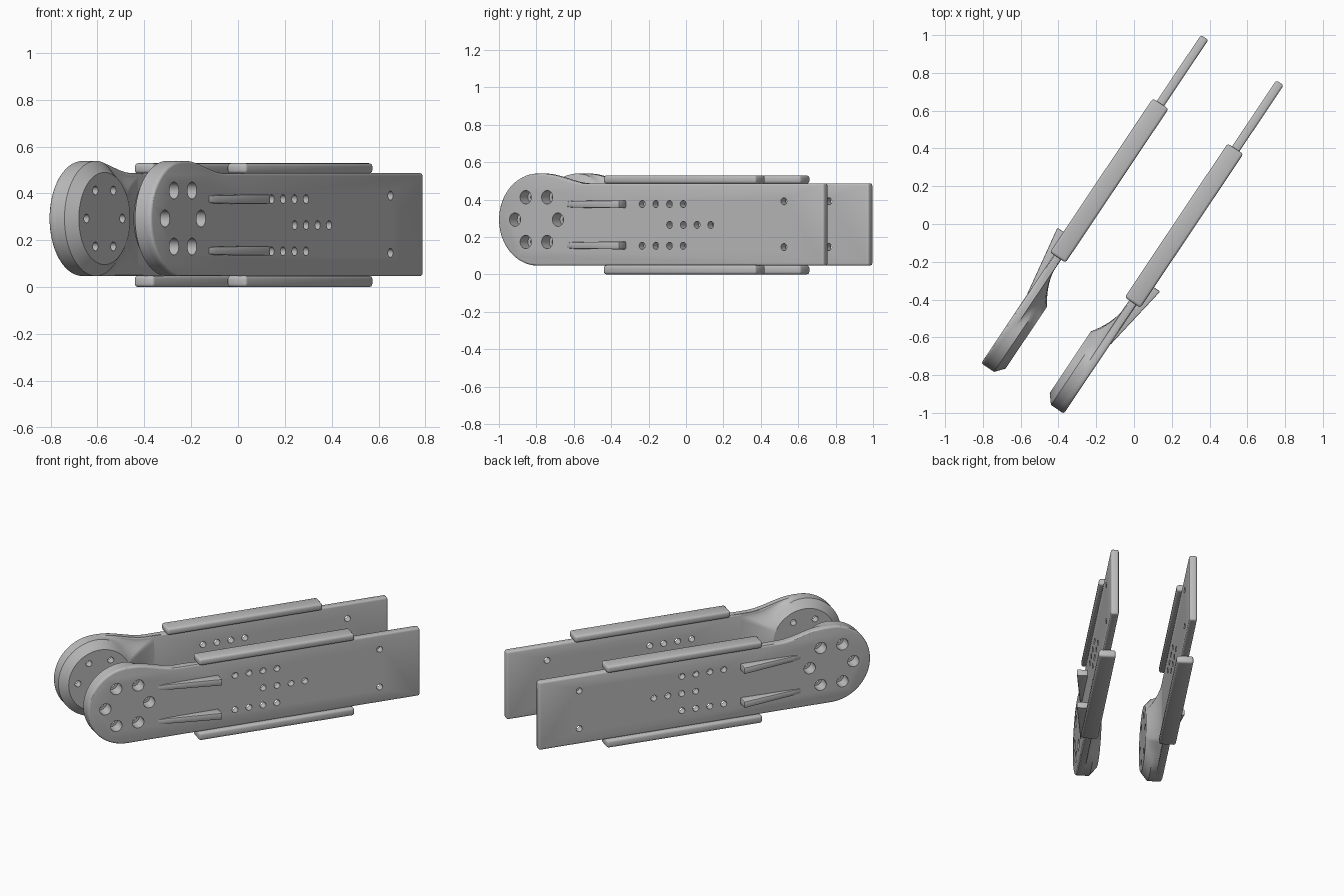
import bpy, bmesh, math
from mathutils import Matrix, Vector

if "Cube" in bpy.data.objects:
    bpy.data.objects.remove(bpy.data.objects["Cube"])

# Local axes: x along the plate, y inward from the outer face, z up
ANGLE = math.radians(56.2)
HEAD = (-0.795, 0.293)          # head centre (x, z)
R_HEAD, R_DISC = 0.246, 0.197
Z0, Z1, TAIL, THICK = 0.047, 0.487, 1.051, 0.047

grey = bpy.data.materials.new("plain grey")
grey.diffuse_color = (0.5, 0.5, 0.5, 1)
grey.use_nodes = True
grey.node_tree.nodes["Principled BSDF"].inputs["Base Color"].default_value = grey.diffuse_color


def make(name, bm):
    bmesh.ops.recalc_face_normals(bm, faces=bm.faces)
    me = bpy.data.meshes.new(name)
    bm.to_mesh(me)
    bm.free()
    me.materials.append(grey)
    ob = bpy.data.objects.new(name, me)
    bpy.context.collection.objects.link(ob)
    return ob


def loft(name, loops):
    """Closed solid through loops that have equal point counts."""
    bm = bmesh.new()
    rings = [[bm.verts.new(p) for p in lp] for lp in loops]
    n = len(rings[0])
    for a, b in zip(rings, rings[1:]):
        for i in range(n):
            bm.faces.new((a[i], a[(i + 1) % n], b[(i + 1) % n], b[i]))
    bm.faces.new(rings[0])
    bm.faces.new(rings[-1])
    return make(name, bm)


def bevel(ob, width, segments=3):
    m = ob.modifiers.new("bevel", 'BEVEL')
    m.width, m.segments = width, segments
    m.limit_method, m.angle_limit = 'ANGLE', math.radians(40)


def drill(bm, x, z, r, y0, y1, seg=20):
    mat = Matrix.Translation((x, (y0 + y1) / 2, z)) @ Matrix.Rotation(math.pi / 2, 4, 'X')
    bmesh.ops.create_cone(bm, cap_ends=True, segments=seg, radius1=r, radius2=r,
                          depth=y1 - y0, matrix=mat)


def smooth(t):
    t = min(1, max(0, t))
    return t * t * (3 - 2 * t)


def top_z(x):
    """Upper edge sweeping from the head down to the plate."""
    return Z1 + (HEAD[1] + R_HEAD - Z1) * (1 - smooth((x + 0.76) / 0.29))


def outline(x_end):
    """Round head, straight bottom, end edge and swept top, as (x, z)."""
    pts = []
    for i in range(41):
        a = math.pi / 2 + math.pi * i / 40
        pts.append((HEAD[0] + R_HEAD * math.cos(a), HEAD[1] + R_HEAD * math.sin(a)))
    xs = [HEAD[0] + (-0.38 - HEAD[0]) * i / 16 for i in range(1, 17)]
    if x_end > 0:
        pts += [(x_end, Z0), (x_end, Z1)]
    else:
        pts += [(x, Z0) for x in xs]
        pts += [(x_end, Z0 + (Z1 - Z0) * i / 16) for i in range(1, 16)]
    pts += [(x, top_z(x)) for x in reversed(xs)]
    return pts


# Side plate
plate = loft("side_plate", [[(x, y, z) for x, z in outline(TAIL)] for y in (0, THICK)])
bevel(plate, 0.012)

# Thick hub on the inner side of the head, coving down to the plate
hub_outline = outline(-0.38)
levels = []
for y in (0.02, 0.044, 0.046, 0.05, 0.056, 0.064, 0.073, 0.082, 0.096, 0.11, 0.123):
    f_rim = max(0, (y - 0.082) / 0.041)
    f_cove = max(0, (y - 0.044) / 0.079) ** 0.5
    ring = []
    for x, z in hub_outline:
        a = math.atan2(z - HEAD[1], x - HEAD[0])
        k = smooth(math.cos(a) * 1.3)
        f = f_rim + (f_cove - f_rim) * k
        dx, dz = HEAD[0] + R_DISC * math.cos(a), HEAD[1] + R_DISC * math.sin(a)
        ring.append((x + (dx - x) * f, y, z + (dz - z) * f))
    levels.append(ring)
hub = loft("head_hub", levels)

# Drilled holes: bolt circle with counterbores, row pattern, tail holes
bm = bmesh.new()
for i in range(6):
    a = i * math.pi / 3
    x, z = HEAD[0] + 0.138 * math.cos(a), HEAD[1] + 0.138 * math.sin(a)
    drill(bm, x, z, 0.036, -0.1, 0.075, 28)
for i in range(4):
    for z in (0.153, 0.376):
        drill(bm, -0.115 + 0.088 * i, z, 0.019, -0.1, 0.2)
    drill(bm, 0.062 + 0.088 * i, 0.265, 0.019, -0.1, 0.2)
for z in (0.146, 0.391):
    drill(bm, 0.797, z, 0.019, -0.1, 0.2)
wide_cutter = make("wide_hole_cutter", bm)
bm = bmesh.new()
for i in range(6):
    a = i * math.pi / 3
    drill(bm, HEAD[0] + 0.138 * math.cos(a), HEAD[1] + 0.138 * math.sin(a), 0.019, -0.1, 0.2)
bolt_cutter = make("bolt_hole_cutter", bm)
for ob, cutters in ((plate, [wide_cutter]), (hub, [wide_cutter, bolt_cutter])):
    for c in cutters:
        m = ob.modifiers.new("holes", 'BOOLEAN')
        m.operation, m.solver, m.object = 'DIFFERENCE', 'EXACT', c
parts = [plate, hub]

# Rails along the top and bottom edges
for name, z0, z1 in (("bottom_rail", 0.0, Z0 + 0.002), ("top_rail", Z1 - 0.002, 0.529)):
    rail = loft(name, [[(x, -0.025, z0), (x, 0.075, z0), (x, 0.075, z1), (x, -0.025, z1)]
                       for x in (-0.35, 0.63)])
    bevel(rail, 0.014)
    parts.append(rail)

# Tapered fins on the outer face
for name, z in (("lower_fin", 0.155), ("upper_fin", 0.375)):
    fin = loft(name, [[(x, 0.01, z - h), (x, y, z - h), (x, y, z + h), (x, 0.01, z + h)]
                      for x, y, h in ((-0.60, -0.002, 0.014), (-0.55, -0.010, 0.018),
                                      (-0.22, -0.064, 0.021))])
    bevel(fin, 0.006, 2)
    parts.append(fin)

# Bake each part, then place it on the right and mirrored on the left
u = Vector((math.cos(ANGLE), math.sin(ANGLE), 0))
n = Vector((math.sin(ANGLE), -math.cos(ANGLE), 0))
rot = Matrix.Rotation(ANGLE, 4, 'Z')
right = Matrix.Translation(n * 0.25) @ rot
left = Matrix.Translation(n * -0.262 - u * 0.022) @ rot @ Matrix.Scale(-1, 4, (0, 1, 0))
deps = bpy.context.evaluated_depsgraph_get()
final = []
for ob in parts:
    for side, mat in (("right", right), ("left", left)):
        me = bpy.data.meshes.new_from_object(ob.evaluated_get(deps))
        me.transform(mat)
        if side == "left":
            me.flip_normals()
        new = bpy.data.objects.new(side + "_" + ob.name, me)
        bpy.context.collection.objects.link(new)
        final.append(new)
for ob in parts + [wide_cutter, bolt_cutter]:
    bpy.data.objects.remove(ob)

bpy.ops.object.select_all(action='DESELECT')
for ob in final:
    ob.select_set(True)
bpy.context.view_layer.objects.active = final[0]
bpy.ops.object.shade_smooth_by_angle(angle=math.radians(30))
